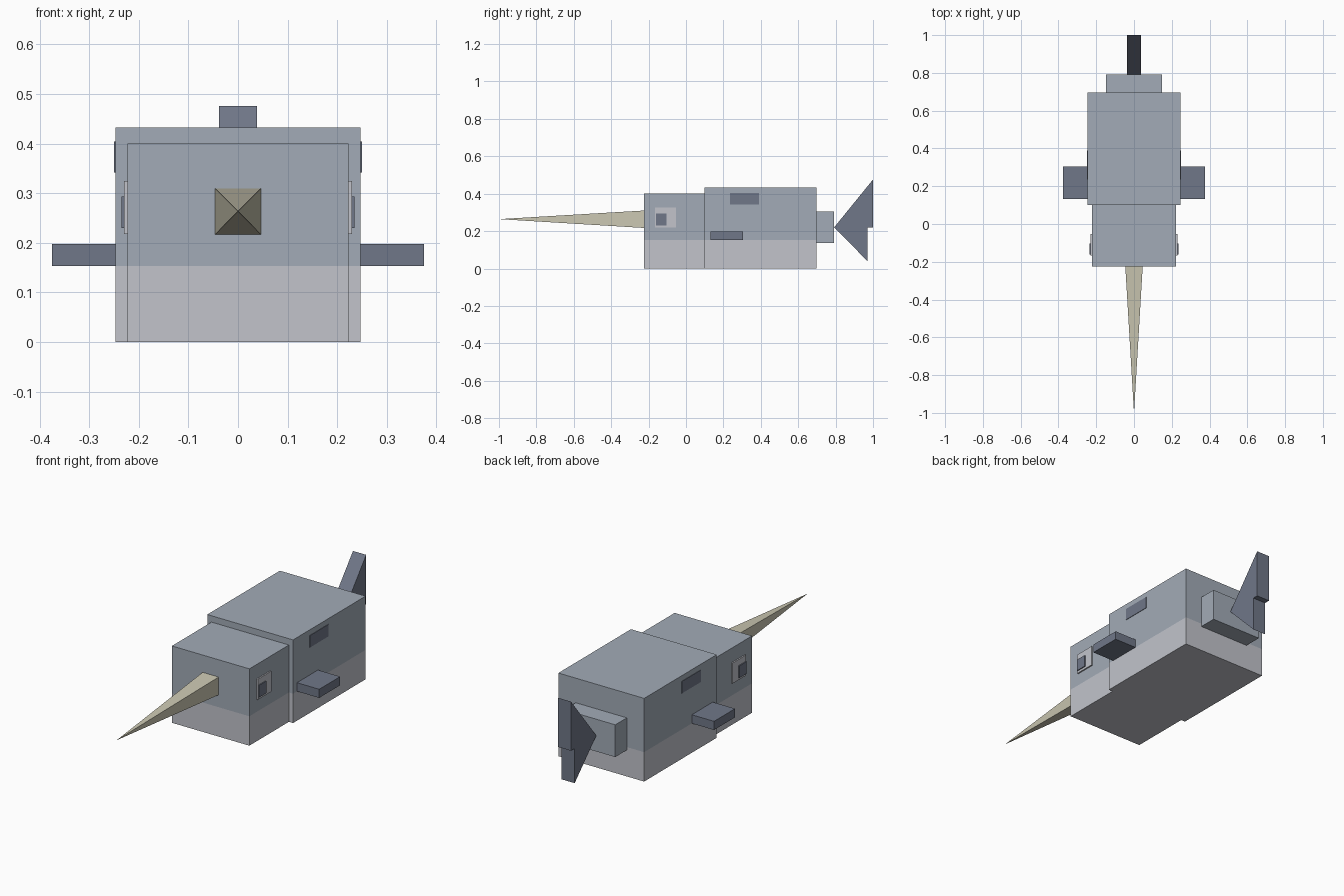
import bpy
import bmesh

cube = bpy.data.objects.get("Cube")
if cube:
    bpy.data.objects.remove(cube, do_unlink=True)

BELLY_LINE = 0.153


def linear(v):
    v /= 255
    return v / 12.92 if v <= 0.04045 else ((v + 0.055) / 1.055) ** 2.4


def material(name, *rgb):
    mat = bpy.data.materials.new(name)
    color = [linear(v) for v in rgb] + [1]
    mat.use_nodes = True
    mat.diffuse_color = color
    mat.node_tree.nodes["Principled BSDF"].inputs["Base Color"].default_value = color
    return mat


skin = material("blue grey skin", 162, 171, 183)
belly = material("pale grey belly", 194, 196, 203)
dark = material("dark slate fin", 112, 119, 136)
ivory = material("ivory horn", 203, 199, 178)


def finish(name, bm, *mats):
    bmesh.ops.recalc_face_normals(bm, faces=bm.faces)
    mesh = bpy.data.meshes.new(name)
    bm.to_mesh(mesh)
    bm.free()
    for m in mats:
        mesh.materials.append(m)
    obj = bpy.data.objects.new(name, mesh)
    bpy.context.collection.objects.link(obj)
    return obj


def box(name, xs, ys, zs, mat, under=None):
    """Box between limits; with `under`, faces below the belly line take it."""
    bm = bmesh.new()
    bmesh.ops.create_cube(bm, size=1)
    for v in bm.verts:
        v.co = [lim[1] if c > 0 else lim[0] for c, lim in zip(v.co, (xs, ys, zs))]
    mats = [mat]
    if under:
        mats.append(under)
        bmesh.ops.bisect_plane(bm, geom=bm.verts[:] + bm.edges[:] + bm.faces[:],
                               plane_co=(0, 0, BELLY_LINE), plane_no=(0, 0, 1))
        for f in bm.faces:
            f.material_index = int(f.calc_center_median().z < BELLY_LINE)
    return finish(name, bm, *mats)


def pair(name, xs, ys, zs, mat):
    """The same box on both sides of the model."""
    box("left_" + name, xs, ys, zs, mat)
    box("right_" + name, (-xs[1], -xs[0]), ys, zs, mat)


def prism(name, profile, half_width, mat):
    """Side profile of (y, z) points extruded across x."""
    bm = bmesh.new()
    face = bm.faces.new([bm.verts.new((-half_width, y, z)) for y, z in profile])
    ext = bmesh.ops.extrude_face_region(bm, geom=[face])["geom"]
    bmesh.ops.translate(bm, vec=(2 * half_width, 0, 0),
                        verts=[e for e in ext if isinstance(e, bmesh.types.BMVert)])
    return finish(name, bm, mat)


# Two-tone head and body, tail stem
box("head", (-0.223, 0.223), (-0.225, 0.10), (0, 0.40), skin, belly)
box("body", (-0.247, 0.247), (0.10, 0.697), (0, 0.433), skin, belly)
box("tail_stem", (-0.147, 0.147), (0.697, 0.792), (0.137, 0.305), skin)

# Side fins, flank marks and eyes
pair("fin", (0.247, 0.375), (0.132, 0.305), (0.153, 0.198), dark)
pair("flank_mark", (0.246, 0.2495), (0.235, 0.39), (0.342, 0.404), dark)
pair("eye", (0.222, 0.230), (-0.166, -0.054), (0.218, 0.325), belly)
pair("pupil", (0.229, 0.235), (-0.161, -0.103), (0.23, 0.293), dark)

# Tail lobes
prism("upper_tail_lobe", [(0.792, 0.22), (1.0, 0.22), (1.0, 0.476)], 0.038, dark)
prism("lower_tail_lobe", [(0.792, 0.22), (0.97, 0.04), (0.97, 0.22)], 0.038, dark)

# Four-sided tapering horn
bm = bmesh.new()
base = [bm.verts.new((x, -0.225, z)) for x, z in
        ((-0.046, 0.217), (0.046, 0.217), (0.046, 0.31), (-0.046, 0.31))]
tip = bm.verts.new((0, -1.0, 0.264))
bm.faces.new(base)
for i in range(4):
    bm.faces.new((base[i], base[(i + 1) % 4], tip))
finish("horn", bm, ivory)
